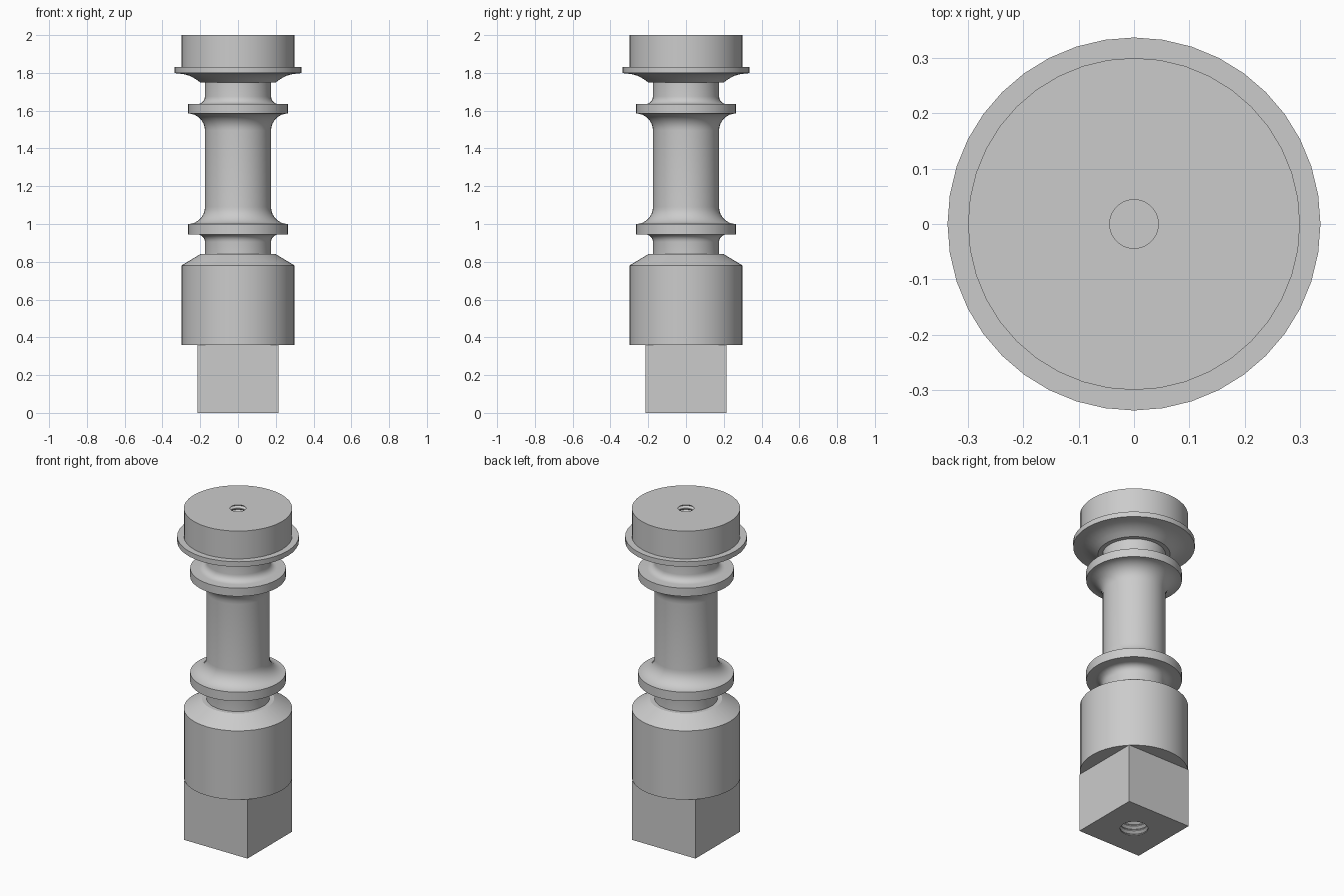
import bpy
import bmesh
import math

cube = bpy.data.objects.get("Cube")
if cube:
    bpy.data.objects.remove(cube, do_unlink=True)

grey = bpy.data.materials.new("Plain grey")
grey.use_nodes = True
colour = (0.6, 0.6, 0.6, 1)
grey.diffuse_color = colour
grey.node_tree.nodes["Principled BSDF"].inputs["Base Color"].default_value = colour

SEGMENTS = 40


def add_object(name, bm):
    """Turn a bmesh into a grey object."""
    bmesh.ops.recalc_face_normals(bm, faces=bm.faces)
    mesh = bpy.data.meshes.new(name)
    bm.to_mesh(mesh)
    bm.free()
    mesh.materials.append(grey)
    obj = bpy.data.objects.new(name, mesh)
    bpy.context.collection.objects.link(obj)
    return obj


def lathe(name, profile):
    """Revolve (radius, height) points about z; ends lie on the axis."""
    bm = bmesh.new()
    verts = [bm.verts.new((r, 0, z)) for r, z in profile]
    edges = [bm.edges.new(pair) for pair in zip(verts, verts[1:])]
    bmesh.ops.spin(bm, geom=verts + edges, cent=(0, 0, 0), axis=(0, 0, 1),
                   angle=math.tau, steps=SEGMENTS, use_merge=True)
    bmesh.ops.remove_doubles(bm, verts=bm.verts, dist=0.0001)
    return add_object(name, bm)


def arc(cr, cz, radius, start, end, steps=8):
    """Arc of profile points, angles in degrees."""
    angles = [math.radians(start + (end - start) * i / steps) for i in range(steps + 1)]
    return [(cr + radius * math.cos(a), cz + radius * math.sin(a)) for a in angles]


def thread(radius, depth, pitch, bottom, count):
    """Grooved wall of a tapped hole, from bottom to top."""
    points = []
    for i in range(count):
        z = bottom + i * pitch
        points += [(radius, z), (radius, z + pitch * 0.2), (radius + depth, z + pitch * 0.6)]
    return points + [(radius, bottom + count * pitch)]


def finish(obj):
    bpy.ops.object.select_all(action="DESELECT")
    obj.select_set(True)
    bpy.context.view_layer.objects.active = obj
    bpy.ops.object.shade_smooth_by_angle(angle=math.radians(30))


NECK, FLANGE = 0.175, 0.265
profile = [(0, 0.36), (0.3, 0.36), (0.3, 0.78), (0.2, 0.84), (NECK, 0.84)]
# lower flange: small fillet below, wide fillet above
profile += arc(0.215, 0.905, 0.04, 180, 90, 5)
profile += [(FLANGE, 0.945), (FLANGE, 1.0)]
profile += arc(FLANGE, 1.09, 0.09, 270, 180)[1:]
# upper flange: wide fillet below, small fillet above
profile += arc(FLANGE, 1.495, 0.09, 180, 90)
profile += [(FLANGE, 1.635)]
profile += arc(0.215, 1.675, 0.04, 270, 180, 5)
# flared rim and head
profile += [(NECK, 1.75), (0.2, 1.75), (0.225, 1.768), (0.255, 1.784), (0.29, 1.794),
            (0.337, 1.799), (0.337, 1.83), (0.3, 1.83), (0.3, 2.0)]
# tapped hole in the head
profile += list(reversed(thread(0.044, 0.012, 0.025, 1.75, 10)))
profile += [(0, 1.75)]
finish(lathe("turned_body", profile))

# square block with a tapped hole from below
bm = bmesh.new()
bmesh.ops.create_cube(bm, size=1)
bmesh.ops.scale(bm, vec=(0.428, 0.428, 0.36), verts=bm.verts)
bmesh.ops.translate(bm, vec=(0, 0, 0.18), verts=bm.verts)
block = add_object("square_block", bm)

cutter = lathe("hole_cutter", [(0, -0.06)] + thread(0.077, 0.015, 0.03, -0.06, 12) + [(0, 0.3)])
cutter.hide_render = True
cut = block.modifiers.new("Tapped hole", "BOOLEAN")
cut.operation = "DIFFERENCE"
cut.solver = "EXACT"
cut.object = cutter
bpy.context.view_layer.objects.active = block
bpy.ops.object.modifier_apply(modifier=cut.name)
bpy.data.objects.remove(cutter, do_unlink=True)
finish(block)
